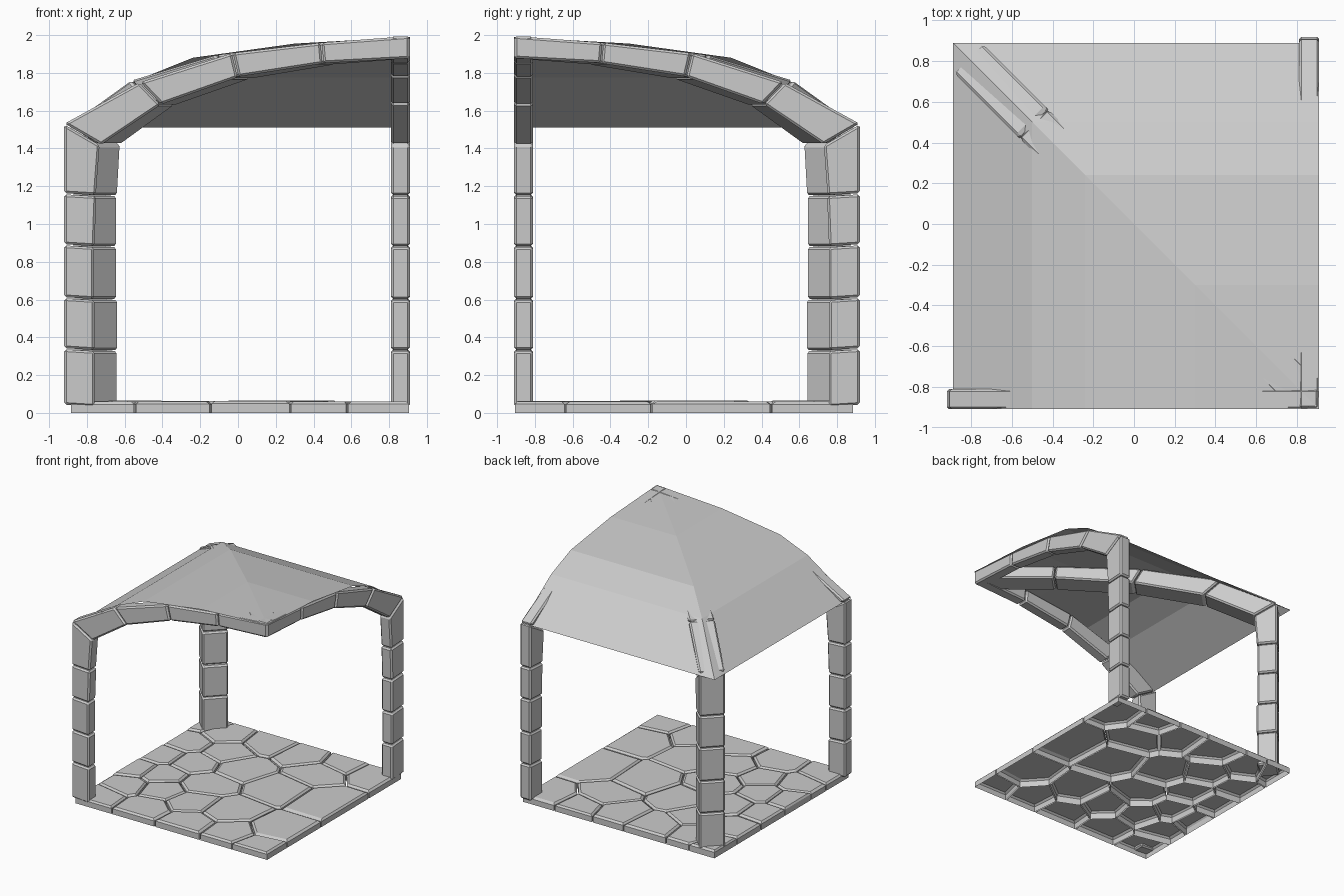
import bpy, bmesh, random
from math import sqrt
from mathutils import Vector

if "Cube" in bpy.data.objects:
    bpy.data.objects.remove(bpy.data.objects["Cube"])

random.seed(4)
R2 = sqrt(2)


def make_object(name, bm):
    bmesh.ops.remove_doubles(bm, verts=bm.verts, dist=1e-5)
    me = bpy.data.meshes.new(name)
    bm.to_mesh(me)
    bm.free()
    ob = bpy.data.objects.new(name, me)
    bpy.context.collection.objects.link(ob)
    return ob


# --- Flagstone floor: irregular cells clipped from the square tile ---
def clip(poly, mid, n):
    out = []
    for a, b in zip(poly, poly[1:] + poly[:1]):
        da, db = (a - mid).dot(n), (b - mid).dot(n)
        if da <= 0:
            out.append(a)
        if da * db < 0:
            out.append(a + (b - a) * (da / (da - db)))
    return out


def shrink(poly, d):
    # offset a convex outline inwards by clipping against its moved edges
    out = poly
    for a, b in zip(poly, poly[1:] + poly[:1]):
        e = b - a
        if e.length > 1e-4:
            n = Vector((e.y, -e.x)).normalized()
            out = clip(out, a - n * d, n)
    return out


seeds = [Vector(p) for p in (
    (.76, -.82), (.72, -.5), (.45, -.75), (.73, .14), (.75, .77), (.38, .5),
    (.3, .12), (.22, -.45), (.08, -.78), (-.13, .25), (-.2, -.15), (-.35, -.75),
    (-.42, -.42), (-.76, -.78), (-.7, -.5), (-.58, -.2), (-.8, -.22),
    (-.5, .12), (-.78, .1), (-.4, .42), (-.75, .4), (-.6, .7), (-.82, .8),
    (-.22, .75), (.12, .72), (.45, .8), (-.1, -.48))]
square = [Vector(p) for p in ((-.89, -.91), (.91, -.91), (.91, .89), (-.89, .89))]
bm = bmesh.new()
for s in seeds:
    cell = square
    for o in seeds:
        if o != s:
            cell = clip(cell, (s + o) / 2, (o - s).normalized())
    cell = shrink(cell, .005)
    top = .062 + random.uniform(-.003, .003)
    c = sum(cell, Vector((0, 0))) / len(cell)
    k = 1 - .016 / min((p - c).length for p in cell)
    rings = [[bm.verts.new((*(c + (p - c) * f), z)) for p in cell]
             for f, z in ((1, 0), (1, top - .014), (k, top))]
    for lo, hi in zip(rings, rings[1:]):
        for i in range(len(cell)):
            j = (i + 1) % len(cell)
            bm.faces.new((lo[i], lo[j], hi[j], hi[i]))
    bm.faces.new(rings[-1])
make_object("flagstone_floor", bm)

# --- Roof shell: two curved sides meeting on the diagonal hip ---
ROOF = [(-.89, 1.51), (-.5, 1.775), (-.24, 1.88), (.3, 1.955), (.91, 1.99)]
bm = bmesh.new()
for (a, za), (b, zb) in zip(ROOF, ROOF[1:]):
    quad = [(a, -.91, za), (b, -.91, zb), (b, -b, zb), (a, -a, za)]
    if b > .9:
        quad.pop(2)
    bm.faces.new([bm.verts.new(p) for p in quad])
    bm.faces.new([bm.verts.new((-y, -x, z)) for x, y, z in quad[::-1]])
make_object("vault_roof", bm)


# --- Stone ribs: a column and arch made of bevelled blocks ---
def rib(name, place, w0, w1, stations):
    bm = bmesh.new()
    for (i0, o0), (i1, o1) in zip(stations, stations[1:]):
        grow = random.uniform(-.004, .004)
        pts = []
        for (i, o), (ni, no) in (((i0, o0), (i1, o1)), ((i1, o1), (i0, o0))):
            i, o, ni, no = map(Vector, (i, o, ni, no))
            i = i + (ni - i).normalized() * .003
            o = o + (no - o).normalized() * .003
            i = i + (i - o).normalized() * grow
            pts += [(i, w0), (o, w0), (o, w1), (i, w1)]
        v = [bm.verts.new((*place(p.x, w), p.y)) for p, w in pts]
        for f in ((0, 1, 2, 3), (7, 6, 5, 4), (0, 4, 5, 1), (1, 5, 6, 2),
                  (2, 6, 7, 3), (3, 7, 4, 0)):
            bm.faces.new([v[n] for n in f])
    bmesh.ops.recalc_face_normals(bm, faces=bm.faces)
    ob = make_object(name, bm)
    m = ob.modifiers.new("worn_edges", 'BEVEL')
    m.width, m.segments = .012, 1
    return ob


# stations pair an inner point with an outer point (distance along, height)
JOINTS = (.03, .33, .6, .88, 1.15)
side = [((-.76 + .01 * (z > 1), z), (-.92, z + .01)) for z in JOINTS]
side += [((-.73, 1.42), (-.92, 1.53)), ((-.41, 1.635), (-.52, 1.75)),
         ((0, 1.78), (-.03, 1.905)), ((.45, 1.85), (.44, 1.96)),
         ((.91, 1.875), (.91, 1.995))]
diagonal = [((-.705, z), (-.82, z + .01)) for z in JOINTS]
diagonal += [((-.69, 1.42), (-.82, 1.53)), ((-.4, 1.63), (-.5, 1.76)),
             ((0, 1.77), (-.05, 1.895)), ((.45, 1.845), (.44, 1.955)),
             ((.84, 1.875), (.84, 1.985))]

rib("front_rib", lambda s, w: (s, w), -.91, -.81, side)
rib("right_rib", lambda s, w: (-w, -s), -.91, -.81, side)
rib("diagonal_rib", lambda s, w: (s + w / R2, -s + w / R2), -.1, .1, diagonal)
